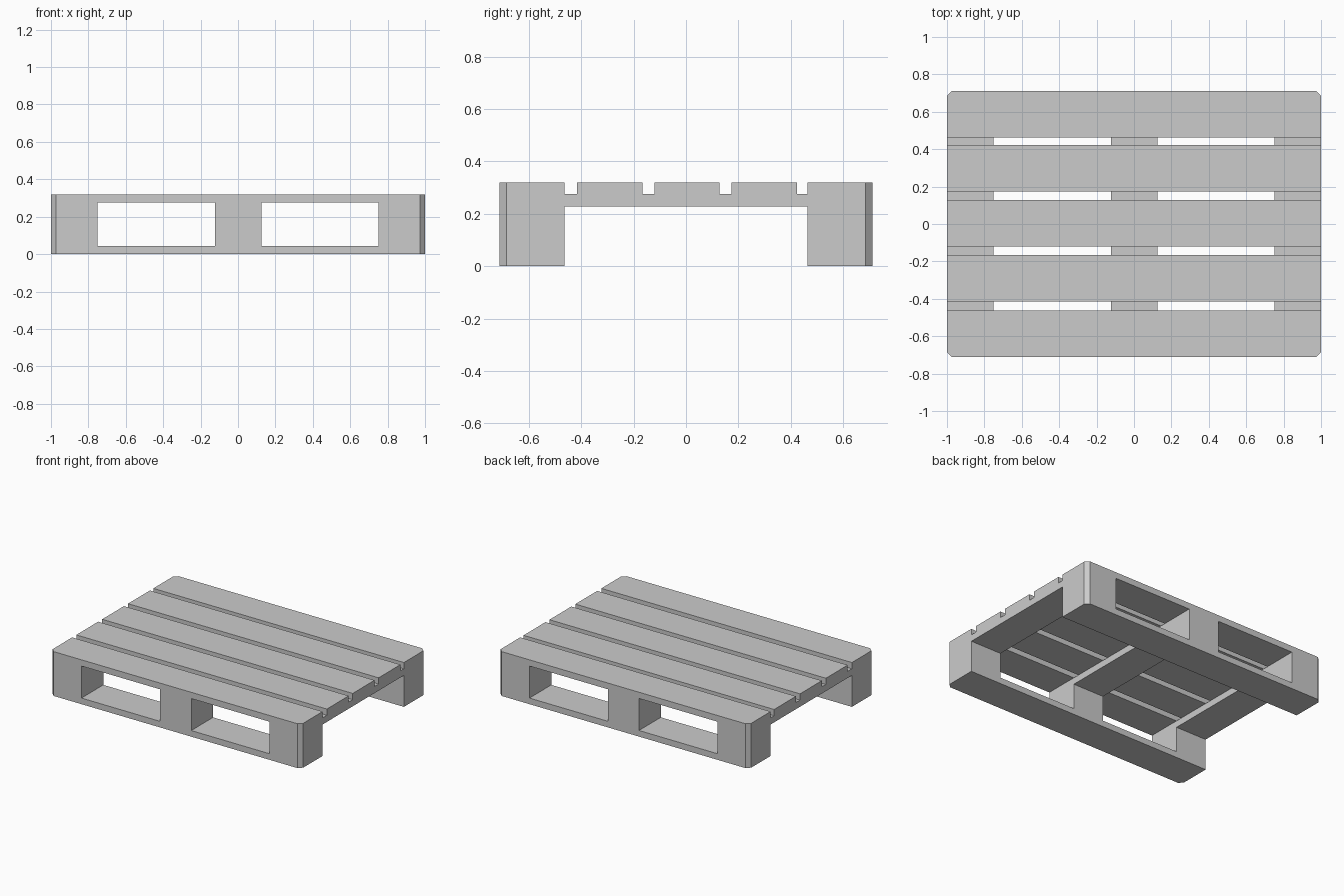
import bpy
import bmesh

if "Cube" in bpy.data.objects:
    bpy.data.objects.remove(bpy.data.objects["Cube"])

HX, HY = 1.0, 0.712      # half footprint of the pallet
W = 0.249                # plank and block width
CUT = 0.027              # clipped outer corners
Z = [0.0, 0.044, 0.227, 0.275, 0.32]   # layer heights


def plank(name, x0, x1, y0, y1, z0, z1):
    """Box whose vertical edges are clipped where they lie on a pallet corner."""
    outline = []
    for x, y, x_first in ((x0, y0, False), (x1, y0, True),
                          (x1, y1, False), (x0, y1, True)):
        if abs(x) > HX - 0.001 and abs(y) > HY - 0.001:
            along_x = (x - CUT * (1 if x > 0 else -1), y)
            along_y = (x, y - CUT * (1 if y > 0 else -1))
            outline += [along_x, along_y] if x_first else [along_y, along_x]
        else:
            outline.append((x, y))
    bm = bmesh.new()
    base = bm.faces.new([bm.verts.new((x, y, z0)) for x, y in outline])
    ext = bmesh.ops.extrude_face_region(bm, geom=[base], use_keep_orig=True)
    top = [g for g in ext["geom"] if isinstance(g, bmesh.types.BMVert)]
    bmesh.ops.translate(bm, vec=(0, 0, z1 - z0), verts=top)
    bmesh.ops.recalc_face_normals(bm, faces=bm.faces)
    mesh = bpy.data.meshes.new(name)
    bm.to_mesh(mesh)
    bm.free()
    obj = bpy.data.objects.new(name, mesh)
    bpy.context.collection.objects.link(obj)
    return obj


edge_y = HY - W / 2
edge_x = HX - W / 2

# Top deck boards
for i, y in enumerate((-edge_y, -0.291, 0.004, 0.299, edge_y)):
    plank(f"deck_board_{i + 1}", -HX, HX, y - W / 2, y + W / 2, Z[3], Z[4])

# Cross boards under the deck, with a block at each end
for side, x in (("left", -edge_x), ("middle", 0.001), ("right", edge_x)):
    xs = (x - W / 2, x + W / 2)
    plank(f"cross_board_{side}", *xs, -HY, HY, Z[2], Z[3])
    for end, y in (("front", -edge_y), ("back", edge_y)):
        plank(f"block_{end}_{side}", *xs, y - W / 2, y + W / 2, Z[1], Z[2])

# Bottom skids
for end, y in (("front", -edge_y), ("back", edge_y)):
    plank(f"skid_{end}", -HX, HX, y - W / 2, y + W / 2, Z[0], Z[1])
